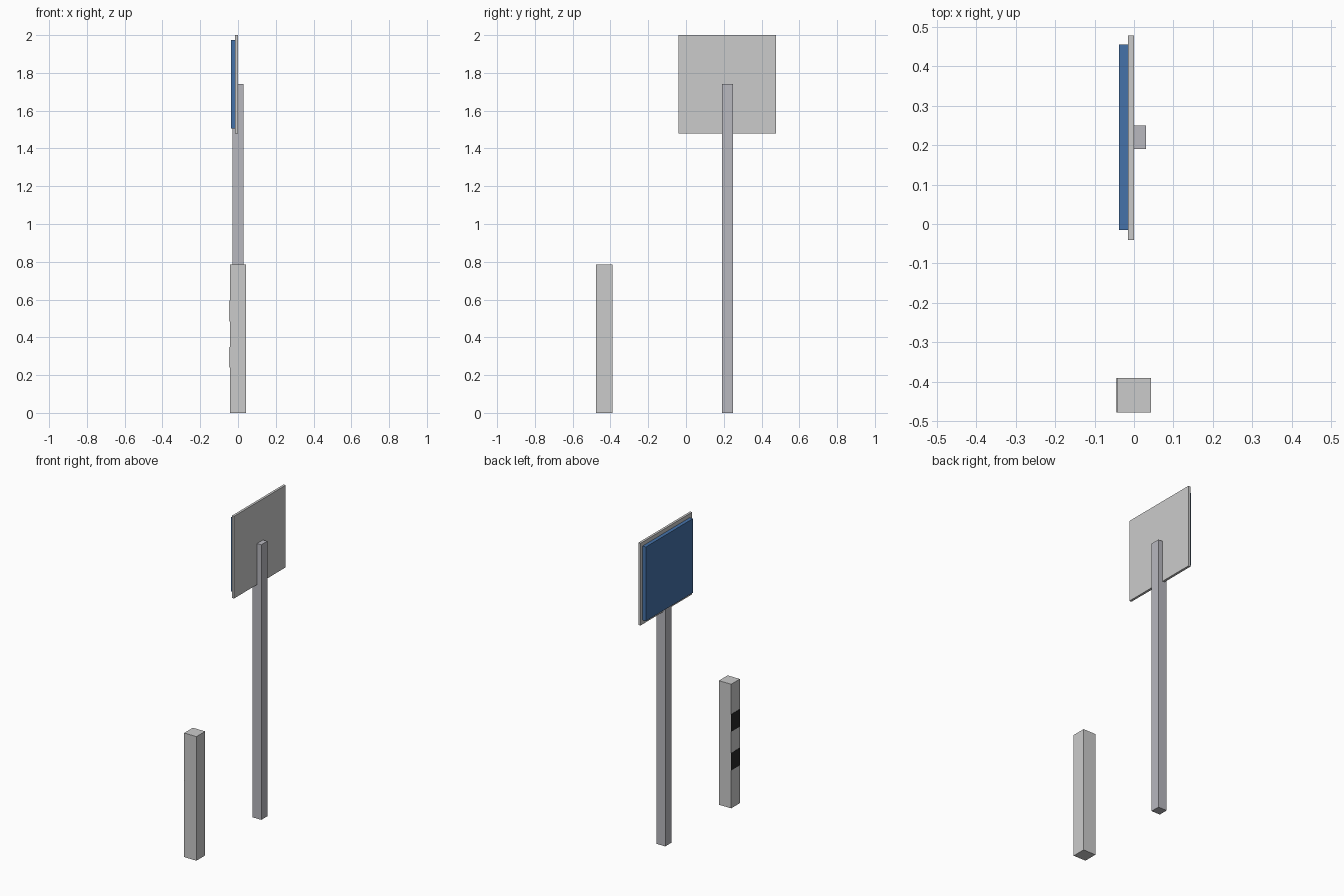
import bpy
import bmesh

if "Cube" in bpy.data.objects:
    bpy.data.objects.remove(bpy.data.objects["Cube"])


def material(name, rgb):
    mat = bpy.data.materials.new(name)
    mat.diffuse_color = (*rgb, 1)
    mat.use_nodes = True
    mat.node_tree.nodes["Principled BSDF"].inputs["Base Color"].default_value = mat.diffuse_color
    return mat


def box(name, x, y, z, mat=None):
    """Box from (min, max) ranges on each axis."""
    bm = bmesh.new()
    bmesh.ops.create_cube(bm, size=1)
    for v in bm.verts:
        v.co = [(a + b) / 2 + c * (b - a) for c, (a, b) in zip(v.co, (x, y, z))]
    mesh = bpy.data.meshes.new(name)
    bm.to_mesh(mesh)
    bm.free()
    obj = bpy.data.objects.new(name, mesh)
    bpy.context.collection.objects.link(obj)
    if mat:
        mesh.materials.append(mat)
    return obj


blue = material("sign_blue", (0.06, 0.17, 0.40))
steel = material("post_grey", (0.48, 0.48, 0.52))
black = material("marker_black", (0.02, 0.02, 0.02))

# Sign: post, backing panel and blue face towards -x
box("sign_post", (-0.03, 0.03), (0.19, 0.25), (0, 1.74), steel)
box("sign_backing", (-0.015, 0.0), (-0.04, 0.477), (1.48, 2.0))
box("sign_face", (-0.038, -0.015), (-0.015, 0.455), (1.506, 1.975), blue)

# Short bollard with two dark bands on its -x side
box("bollard", (-0.043, 0.043), (-0.477, -0.39), (0, 0.785))
for i, z in enumerate((0.24, 0.485)):
    box(f"bollard_band_{i + 1}", (-0.0445, -0.042), (-0.477, -0.39), (z, z + 0.11), black)
